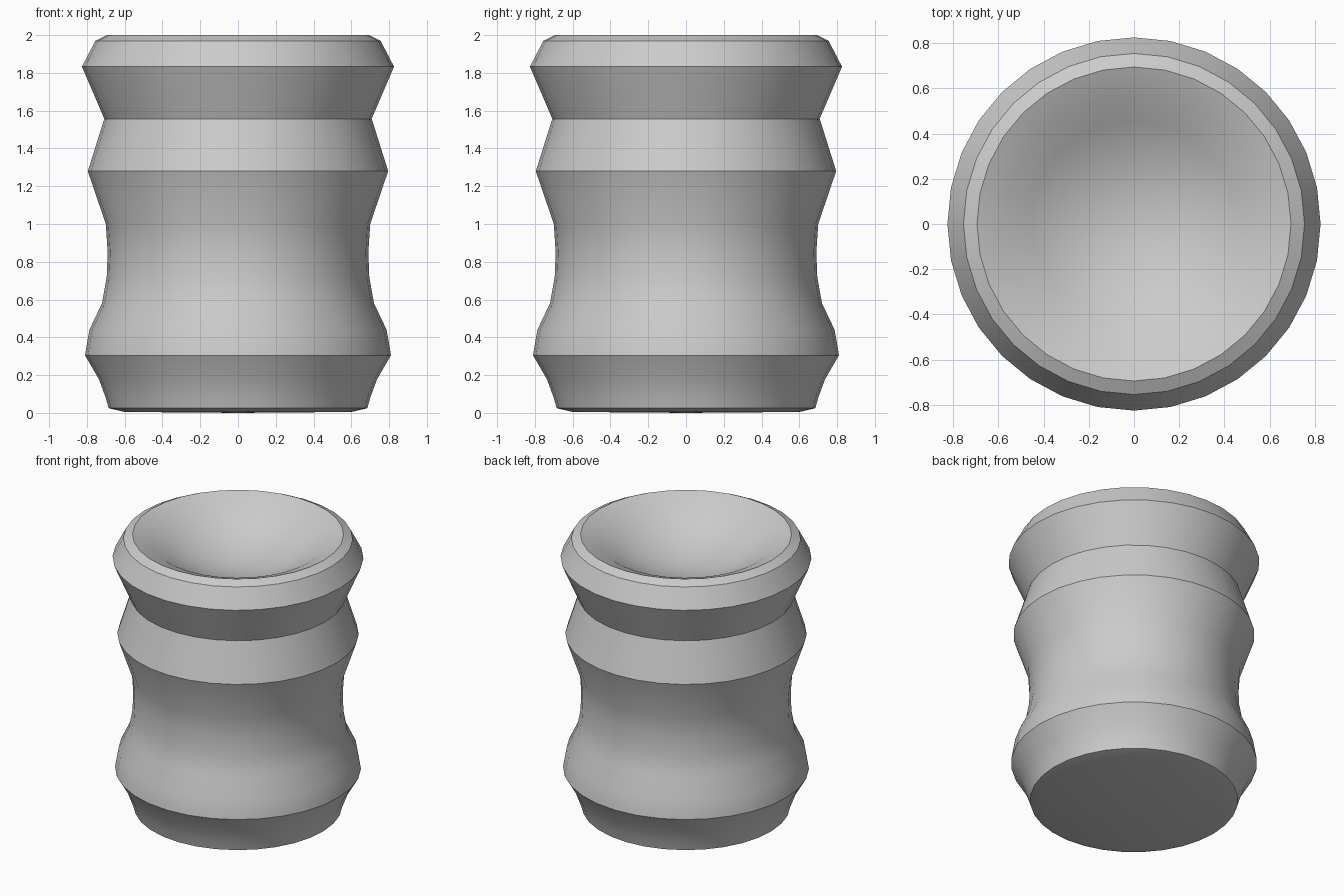
import bpy
import bmesh
from math import pi, radians

cube = bpy.data.objects.get("Cube")
if cube:
    bpy.data.objects.remove(cube, do_unlink=True)

SIDES = 32

# One plain grey for the whole turned body
grey = bpy.data.materials.new("plain grey")
grey.use_nodes = True
colour = (0.6, 0.6, 0.6, 1)
grey.diffuse_color = colour
grey.node_tree.nodes["Principled BSDF"].inputs["Base Color"].default_value = colour

# Outer wall from the base upward: (radius, height)
outer = [(0, 0), (0.6, 0.005), (0.685, 0.025), (0.7, 0.08), (0.737, 0.18),
         (0.81, 0.305), (0.787, 0.44), (0.72, 0.58), (0.695, 0.72),
         (0.69, 0.85), (0.7, 1.0), (0.795, 1.28), (0.708, 1.557),
         (0.826, 1.833), (0.755, 1.97), (0.695, 2.0)]

# Dished top: narrow sloping lip, then a shallow bowl
BOWL_R, LIP_Z, DEPTH = 0.57, 1.95, 0.2
bowl = [(BOWL_R * t, LIP_Z - DEPTH * (1 - t * t)) for t in (1, 0.8, 0.6, 0.4, 0.2, 0)]


def lathe(name, profile, material):
    """Spin a profile around the z axis into a closed, smooth solid."""
    bm = bmesh.new()
    verts = [bm.verts.new((r, 0, z)) for r, z in profile]
    edges = [bm.edges.new(pair) for pair in zip(verts, verts[1:])]
    bmesh.ops.spin(bm, geom=verts + edges, axis=(0, 0, 1), cent=(0, 0, 0),
                   angle=2 * pi, steps=SIDES, use_duplicate=False)
    bmesh.ops.remove_doubles(bm, verts=bm.verts, dist=0.0005)
    bmesh.ops.recalc_face_normals(bm, faces=bm.faces)
    mesh = bpy.data.meshes.new(name)
    bm.to_mesh(mesh)
    bm.free()
    mesh.materials.append(material)
    obj = bpy.data.objects.new(name, mesh)
    bpy.context.collection.objects.link(obj)
    return obj


body = lathe("ridged_pot_body", outer + bowl, grey)

# Smooth body with crisp ridges
bpy.ops.object.select_all(action="DESELECT")
body.select_set(True)
bpy.context.view_layer.objects.active = body
bpy.ops.object.shade_smooth_by_angle(angle=radians(30))
